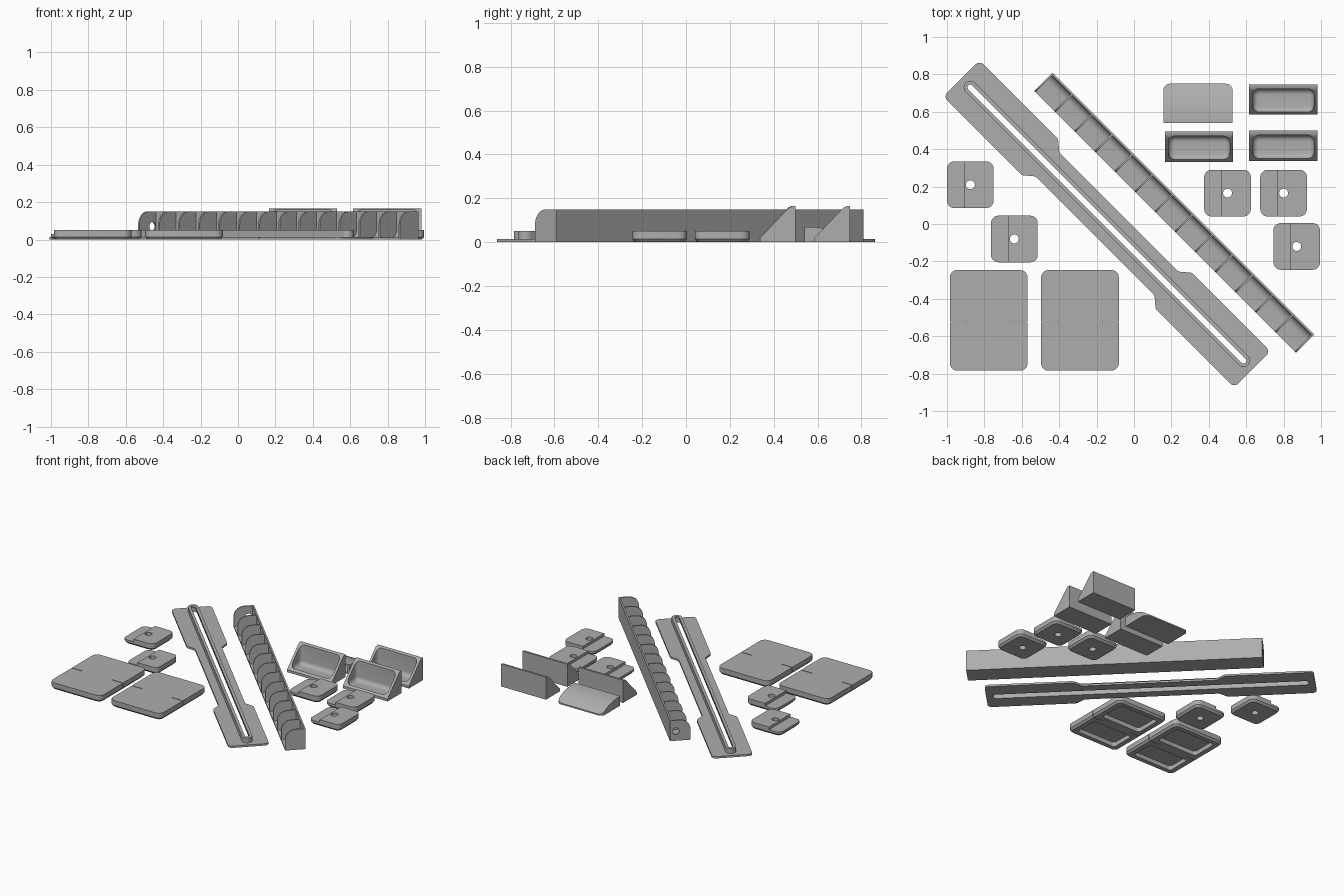
import bpy, bmesh, math
from mathutils import Matrix, Vector

if "Cube" in bpy.data.objects:
    bpy.data.objects.remove(bpy.data.objects["Cube"])

grey = bpy.data.materials.new("light_grey")
grey.diffuse_color = (0.42, 0.42, 0.42, 1)
grey.use_nodes = True
grey.node_tree.nodes["Principled BSDF"].inputs["Base Color"].default_value = grey.diffuse_color


def loft(name, layers, axis='z', matrix=None):
    """Solid through matching outlines [(points, height), ...] along an axis."""
    bm = bmesh.new()
    rings = []
    for pts, t in layers:
        rings.append([bm.verts.new((a, b, t) if axis == 'z' else (t, a, b)) for a, b in pts])
    n = len(rings[0])
    for lo, hi in zip(rings, rings[1:]):
        for i in range(n):
            j = (i + 1) % n
            bm.faces.new((lo[i], lo[j], hi[j], hi[i]))
    bm.faces.new(rings[0][::-1])
    bm.faces.new(rings[-1])
    bmesh.ops.recalc_face_normals(bm, faces=bm.faces)
    me = bpy.data.meshes.new(name)
    bm.to_mesh(me)
    bm.free()
    me.materials.append(grey)
    ob = bpy.data.objects.new(name, me)
    bpy.context.collection.objects.link(ob)
    if matrix:
        ob.matrix_world = matrix
    return ob


def rounded(pts, r, seg=5):
    """Fillet the corners of a closed polygon."""
    out, n = [], len(pts)
    for i in range(n):
        p = Vector(pts[i])
        a = (Vector(pts[i - 1]) - p).normalized()
        b = (Vector(pts[(i + 1) % n]) - p).normalized()
        half = a.angle(b) / 2
        c = p + (a + b).normalized() * r / math.sin(half)
        d = r / math.tan(half)
        s, e = p + a * d - c, p + b * d - c
        turn = s.angle_signed(e)
        for k in range(seg + 1):
            out.append(tuple(c + Matrix.Rotation(-turn * k / seg, 2) @ s))
    return out


def rect(x0, x1, y0, y1, r=0.0, seg=5):
    pts = [(x0, y0), (x1, y0), (x1, y1), (x0, y1)]
    return rounded(pts, r, seg) if r else pts


def circle(x, y, r, n=24):
    return [(x + r * math.cos(2 * math.pi * i / n), y + r * math.sin(2 * math.pi * i / n)) for i in range(n)]


def apply(ob, cutter, op='DIFFERENCE'):
    bpy.context.view_layer.update()
    m = ob.modifiers.new("bool", 'BOOLEAN')
    m.operation, m.object, m.solver = op, cutter, 'EXACT'
    bpy.context.view_layer.objects.active = ob
    bpy.ops.object.modifier_apply(modifier=m.name)
    bpy.data.objects.remove(cutter)


def finish(ob, angle=35):
    bpy.ops.object.select_all(action='DESELECT')
    ob.select_set(True)
    bpy.context.view_layer.objects.active = ob
    bpy.ops.object.shade_smooth_by_angle(angle=math.radians(angle))


def diagonal(x, y):
    return Matrix.Translation((x, y, 0)) @ Matrix.Rotation(-math.pi / 4, 4, 'Z')


# Slotted mounting plate with a raised track around the slot
M = diagonal(-0.145, 0)
quarter = [(1.10, 0.137), (0.505, 0.137), (0.45, 0.09)]
side = quarter + [(-x, y) for x, y in quarter[::-1]]
outline = rounded(side + [(-x, -y) for x, y in side], 0.03)
plate = loft("slotted_plate", [(outline, 0), (outline, 0.014)], matrix=M)


def slot(r, z0, z1):
    s = rect(-1.033 - r, 1.033 + r, -r, r, r * 0.999, 8)
    return loft("slot", [(s, z0), (s, z1)], matrix=M)


apply(plate, slot(0.035, 0.002, 0.05), 'UNION')
apply(plate, slot(0.026, -0.01, 0.036))
apply(plate, slot(0.015, 0.02, 0.06))
finish(plate)

# Divided rail: back wall and floor with a hollow between, plus divider fins
M = diagonal(0.215, 0.06)
L, W, H, R = 0.99, 0.069, 0.15, 0.07
cove = [(W - 0.052 + 0.04 * math.sin(a), 0.05 - 0.04 * math.cos(a))
        for a in [math.pi / 2 * i / 6 for i in range(7)]]
profile = [(-W, 0), (W, 0), (W, H), (W - 0.012, H)] + cove[::-1] + [(-W, 0.01)]
rail = loft("rail_channel", [(profile, -L), (profile, L)], 'x', M)
finish(rail)
arc = [(-W + R - R * math.sin(a), H - R + R * math.cos(a))
       for a in [math.pi / 2 * i / 10 for i in range(11)]]
fin_shape = [(-W, 0), (W, 0), (W, H)] + arc
FINS, T = 14, 0.01
for i in range(FINS):
    u = -L + (2 * L - T) * i / (FINS - 1)
    fin = loft("rail_divider", [(fin_shape, u), (fin_shape, u + T)], 'x', M)
    if i == 0:  # cable hole in the end divider
        hole = circle(0.03, 0.07, 0.024)
        apply(fin, loft("hole", [(hole, u - 0.1), (hole, u + 0.1)], 'x', M))
    finish(fin)

# Square slider pads: chamfered base, raised step and a centre hole
for x, y in [(-0.875, 0.21), (-0.64, -0.08), (0.5, 0.165), (0.8, 0.165), (0.87, -0.12)]:
    M = Matrix.Translation((x, y, 0))
    a, b = 0.125, 0.113
    big, small = rect(-a, a, -a, a, 0.04), rect(-b, b, -b, b, 0.03)
    pad = loft("slider_pad", [(small, 0), (big, 0.014), (big, 0.05)], matrix=M)
    low = rect(-0.2, -0.034, -0.2, 0.2)
    apply(pad, loft("step", [(low, 0.03), (low, 0.1)], matrix=M))
    hole = circle(0, 0, 0.024)
    apply(pad, loft("hole", [(hole, -0.1), (hole, 0.1)], matrix=M))
    finish(pad)

# Cover plates: two pockets underneath and a slit from each side
for x in (-0.777, -0.289):
    M = Matrix.Translation((x, -0.515, 0))
    a, b, c = 0.208, 0.269, 0.012
    big, small = rect(-a, a, -b, b, 0.04), rect(c - a, a - c, c - b, b - c, 0.03)
    cover = loft("cover_plate", [(small, 0), (big, 0.014), (big, 0.05)], matrix=M)
    for y0, y1 in ((-0.225, -0.05), (0.03, 0.225)):
        p = rect(-0.16, 0.16, y0, y1, 0.02)
        apply(cover, loft("pocket", [(p, -0.01), (p, 0.032)], matrix=M))
    for x0, x1 in ((-0.3, -0.12), (0.12, 0.3)):
        p = rect(x0, x1, -0.012, -0.007)
        apply(cover, loft("slit", [(p, -0.1), (p, 0.1)], matrix=M))
    finish(cover)

# Wedge bins: upright back, sloped open front with a rounded pocket
for x, y in [(0.348, 0.332), (0.798, 0.585), (0.798, 0.337)]:
    M = Matrix.Translation((x, y, 0))
    wedge = [(0, 0), (0.162, 0), (0.162, 0.165), (0.148, 0.165), (0.132, 0.157), (0, 0.018)]
    bin_ob = loft("wedge_bin", [(wedge, -0.182), (wedge, 0.182)], 'x', M)
    layers = []
    for i in range(6):  # bowl with a curved bottom edge
        t = math.pi / 2 * i / 5
        d = 0.03 * (1 - math.sin(t))
        layers.append((rect(d - 0.164, 0.164 - d, 0.012 + d, 0.138 - d, 0.034 - d * 0.8),
                       0.012 + 0.03 * (1 - math.cos(t))))
    layers.append((layers[-1][0], 0.3))
    apply(bin_ob, loft("bowl", layers, matrix=M))
    finish(bin_ob)

# Low hood with a curved sloping top, open at the front
M = Matrix.Translation((0.342, 0.54, 0))
hood_shape = [(0, 0), (0.21, 0), (0.21, 0.01), (0.17, 0.035), (0.12, 0.056), (0.06, 0.068), (0, 0.07)]
hood = loft("hood", [(hood_shape, -0.185), (hood_shape, 0.185)], 'x', M)
plan = rounded([(-0.185, -0.1), (0.185, -0.1), (0.185, 0.21), (-0.185, 0.21)], 0.035)
apply(hood, loft("plan", [(plan, -0.1), (plan, 0.2)], matrix=M), 'INTERSECT')
inner = [(-0.05, 0.01), (0.15, 0.01), (0.15, 0.03), (0.11, 0.045), (0.06, 0.056), (-0.05, 0.06)]
apply(hood, loft("hollow", [(inner, -0.17), (inner, 0.17)], 'x', M))
finish(hood)
